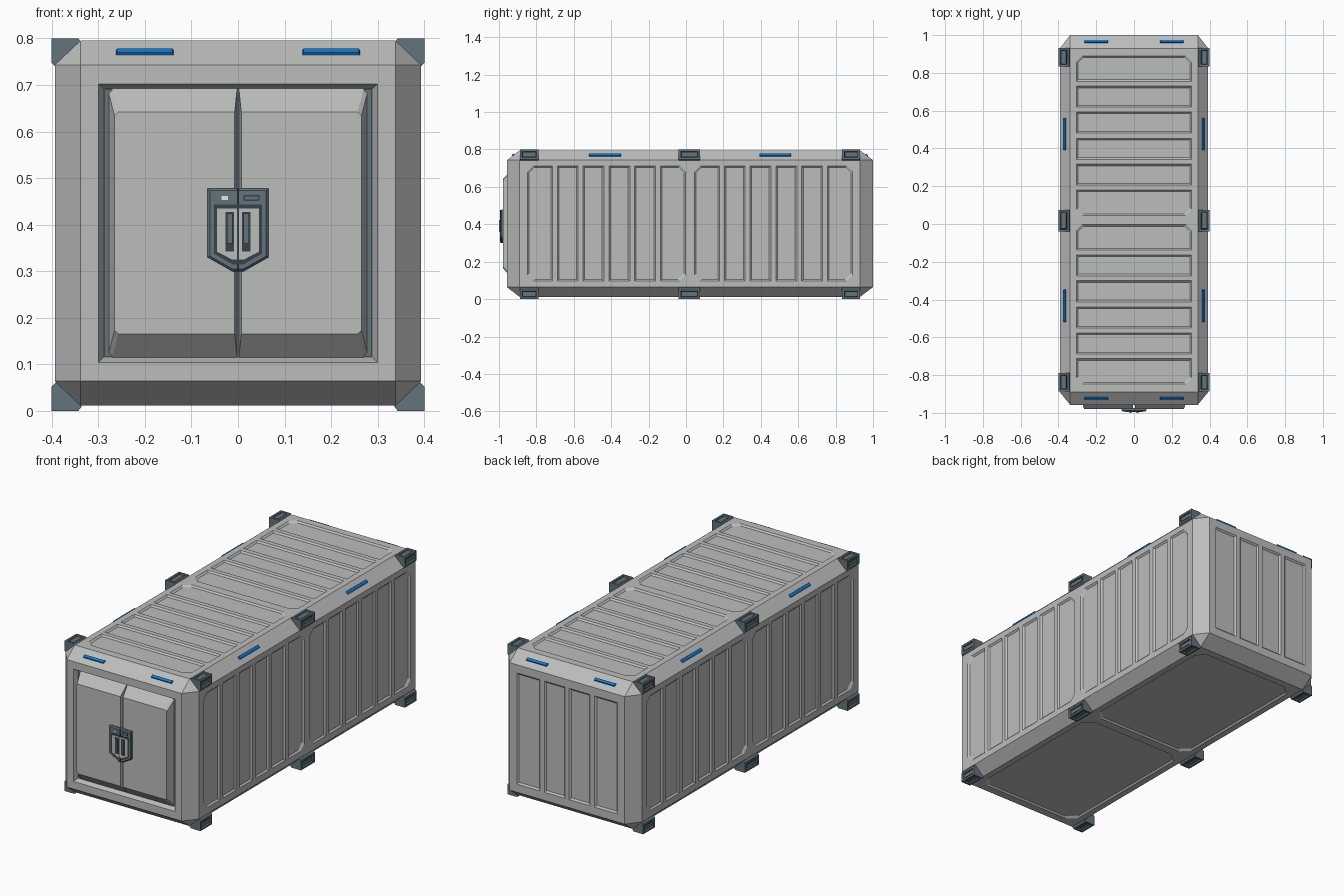
import bpy, bmesh
from mathutils import Vector

if "Cube" in bpy.data.objects:
    bpy.data.objects.remove(bpy.data.objects["Cube"])


def material(name, rgb):
    m = bpy.data.materials.new(name)
    m.diffuse_color = (*rgb, 1)
    m.use_nodes = True
    m.node_tree.nodes["Principled BSDF"].inputs["Base Color"].default_value = m.diffuse_color
    return m


GRAY = material("light_gray", (0.50, 0.51, 0.50))
SLATE = material("slate", (0.125, 0.175, 0.20))
DARK = material("dark_slate", (0.04, 0.055, 0.065))
BLUE = material("blue_light", (0.005, 0.19, 0.62))
WHITE = material("white", (0.8, 0.8, 0.8))


def hull(bm, pts):
    verts = [bm.verts.new(p) for p in pts]
    bmesh.ops.convex_hull(bm, input=verts)


def finish(name, bm, *mats):
    bmesh.ops.dissolve_limit(bm, angle_limit=0.01, verts=bm.verts[:], edges=bm.edges[:])
    bmesh.ops.recalc_face_normals(bm, faces=bm.faces[:])
    me = bpy.data.meshes.new(name)
    bm.to_mesh(me)
    bm.free()
    for m in mats:
        me.materials.append(m)
    ob = bpy.data.objects.new(name, me)
    bpy.context.collection.objects.link(ob)
    return ob


def solid(name, pts, mat):
    bm = bmesh.new()
    hull(bm, pts)
    return finish(name, bm, mat)


def box(name, x0, x1, y0, y1, z0, z1, mat):
    return solid(name, [(x, y, z) for x in (x0, x1) for y in (y0, y1) for z in (z0, z1)], mat)


# Body shell: box with every edge chamfered
X, XI = 0.393, 0.338
Y0, Y0I, Y1I, Y1 = -0.957, -0.89, 0.93, 1.0
Z0, Z0I, Z1I, Z1 = 0.012, 0.064, 0.743, 0.795
pts = []
for sx in (-1, 1):
    for yi, yo in ((Y0I, Y0), (Y1I, Y1)):
        for zi, zo in ((Z0I, Z0), (Z1I, Z1)):
            pts += [(sx * X, yi, zi), (sx * XI, yo, zi), (sx * XI, yi, zo)]
body = solid("container_body", pts, GRAY)

# Recessed panels, cut with tapered cutters
cut = bmesh.new()


def outline(u0, u1, v0, v1, c0, c1, e):
    u0, u1, v0, v1 = u0 + e, u1 - e, v0 + e, v1 - e
    out = []
    for u, s, c in ((u0, 1, c0), (u1, -1, c1)):
        for v, t in ((v0, 1), (v1, -1)):
            out += [(u + s * c, v), (u, v + t * c)] if c else [(u, v)]
    return out


def recess(place, u0, u1, v0, v1, c0=0, c1=0, depth=0.008, inset=0.009):
    pts = [place(u, v, -0.004) for u, v in outline(u0, u1, v0, v1, c0, c1, -0.004)]
    pts += [place(u, v, depth) for u, v in outline(u0, u1, v0, v1, c0, c1, inset)]
    hull(cut, pts)


def right(u, v, d): return (X - d, u, v)
def left(u, v, d): return (d - X, u, v)
def top(u, v, d): return (v, u, Z1 - d)
def bottom(u, v, d): return (v, u, Z0 + d)
def front(u, v, d): return (u, Y0 + d, v)
def back(u, v, d): return (u, Y1 - d, v)


STRIPS = [(0, 0.135), (0.16, 0.272), (0.297, 0.409), (0.436, 0.548), (0.573, 0.685), (0.71, 0.845)]
for start in (-0.848, 0.045):
    for i, (a, b) in enumerate(STRIPS):
        c0, c1 = (0.03 if i == 0 else 0), (0.03 if i == 5 else 0)
        for place, v0, v1 in ((right, 0.097, 0.712), (left, 0.097, 0.712), (top, -0.305, 0.305)):
            recess(place, start + a, start + b, v0, v1, c0, c1)
    recess(bottom, start, start + 0.845, -0.305, 0.305, 0.045, 0.045)
for a, b in ((-0.297, -0.16), (-0.135, -0.012), (0.012, 0.135), (0.16, 0.297)):
    recess(back, a, b, 0.107, 0.70)
recess(front, -0.297, 0.297, 0.107, 0.70, depth=0.027, inset=0.009)

cutter = finish("panel_cutter", cut, GRAY)
cutter.hide_render = True
mod = body.modifiers.new("panels", 'BOOLEAN')
mod.operation, mod.solver, mod.object = 'DIFFERENCE', 'EXACT', cutter
bpy.context.view_layer.objects.active = body
bpy.ops.object.modifier_apply(modifier=mod.name)
bpy.data.objects.remove(cutter)

# Corner and middle castings with slots on the outer side and top or bottom
PROFILE = [(0.4, 0.8), (0.4, 0.747), (0.39, 0.738), (0.335, 0.79), (0.343, 0.8)]
for label, yc, half in (("front", -0.838, 0.049), ("middle", 0.017, 0.058), ("back", 0.882, 0.049)):
    for sx in (-1, 1):
        for up in (False, True):
            bm = bmesh.new()
            hull(bm, [(sx * x, yc + s * half, z if up else 0.8 - z) for x, z in PROFILE for s in (-1, 1)])
            bmesh.ops.dissolve_limit(bm, angle_limit=0.01, verts=bm.verts[:], edges=bm.edges[:])
            bmesh.ops.recalc_face_normals(bm, faces=bm.faces[:])
            zn = 1 if up else -1
            faces = [f for f in bm.faces if f.normal.x * sx > 0.95 or f.normal.z * zn > 0.95]
            bmesh.ops.inset_individual(bm, faces=faces, thickness=0.015)
            bmesh.ops.inset_individual(bm, faces=faces, thickness=0.003, depth=-0.008)
            for f in faces:
                f.material_index = 1
            bmesh.ops.inset_individual(bm, faces=faces, thickness=0.004)
            bmesh.ops.inset_individual(bm, faces=faces, thickness=0.001, depth=0.004)
            for f in faces:
                f.material_index = 0
            finish(f"{label}_casting", bm, SLATE, DARK)


# Blue marker lights on the four upper chamfers
def light(name, centre, along, slope, length):
    c, a, s = Vector(centre), Vector(along), Vector(slope).normalized()
    n = a.cross(s)
    n = n if n.z > 0 else -n
    pts = []
    for i in (-1, 1):
        for j in (-1, 1):
            pts += [c + a * i * length / 2 + s * j * 0.009 - n * 0.003,
                    c + a * i * (length / 2 - 0.003) + s * j * 0.007 + n * 0.006]
    solid(name, pts, BLUE)


zm = (Z1 + Z1I) / 2
for sx in (-1, 1):
    for y in (-0.433, 0.477):
        light("side_light", (sx * (X + XI) / 2, y, zm), (0, 1, 0), (sx * (X - XI), 0, Z1I - Z1), 0.172)
    light("front_light", (sx * 0.2, (Y0 + Y0I) / 2, zm), (1, 0, 0), (0, Y0 - Y0I, Z1I - Z1), 0.125)
    light("back_light", (sx * 0.2, (Y1 + Y1I) / 2, zm), (1, 0, 0), (0, Y1 - Y1I, Z1I - Z1), 0.125)

# Door recess backing and the two bevelled doors
box("door_backing", -0.287, 0.287, -0.934, -0.92, 0.117, 0.69, SLATE)
for sx in (-1, 1):
    rim = outline(0.002, 0.278, 0.115, 0.692, 0, 0.008, 0)
    face = outline(0.007, 0.265, 0.165, 0.642, 0, 0.008, 0)
    solid("door", [(sx * u, -0.932, v) for u, v in rim] + [(sx * u, -0.979, v) for u, v in face], GRAY)


# Lock: pointed plate, dark surround, gray inset, handles
def shield(w, z_top, z_side, z_tip, y, e=0.0):
    return [(s * a, y, z) for s in (-1, 1)
            for a, z in ((w - e, z_top - e), (w - e, z_side + e / 2), (0.012, z_tip + e))]


solid("lock_plate", shield(0.065, 0.478, 0.33, 0.30, -0.975) + shield(0.065, 0.478, 0.33, 0.30, -0.987)
      + shield(0.065, 0.478, 0.33, 0.30, -0.992, 0.005), SLATE)
solid("lock_surround", shield(0.052, 0.443, 0.338, 0.315, -0.98) + shield(0.052, 0.443, 0.338, 0.315, -0.993), DARK)
solid("lock_inset", shield(0.045, 0.435, 0.342, 0.325, -0.98) + shield(0.045, 0.435, 0.342, 0.325, -0.9945), GRAY)
box("lock_seam", -0.002, 0.002, -0.9955, -0.98, 0.302, 0.477, DARK)
for sx in (-1, 1):
    a, b = sorted((sx * 0.009, sx * 0.027))
    box("handle_recess", a, b, -0.9955, -0.98, 0.342, 0.427, DARK)
    box("handle", a + 0.003, b - 0.003, -1.0, -0.98, 0.36, 0.424, SLATE)
box("lock_indicator", -0.035, -0.022, -0.994, -0.98, 0.453, 0.462, WHITE)
box("lock_slot", 0.012, 0.046, -0.993, -0.98, 0.451, 0.464, DARK)
box("lock_slot_bar", 0.015, 0.043, -0.994, -0.98, 0.454, 0.461, SLATE)
